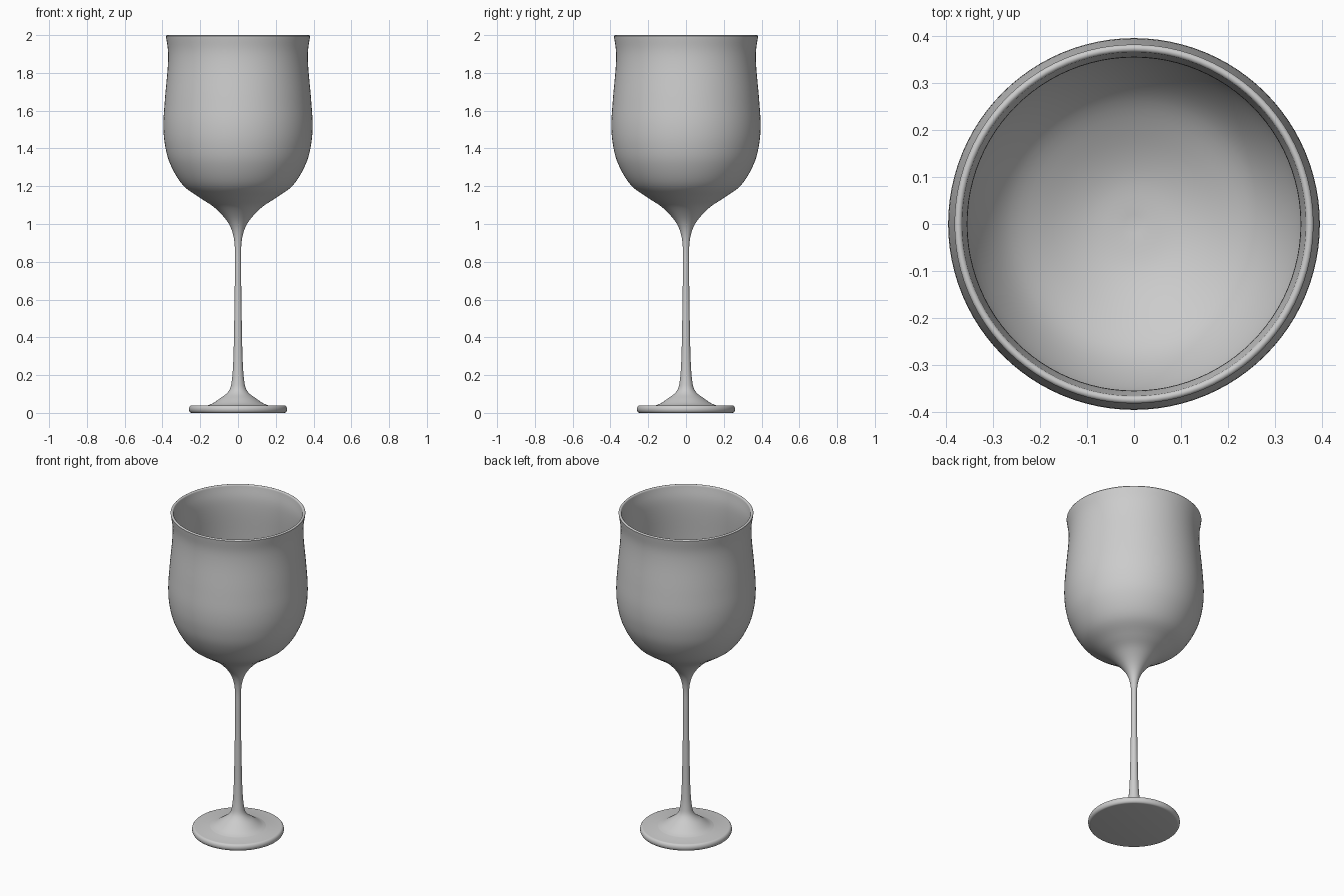
import bpy, bmesh, math
from mathutils import Vector, Matrix

if "Cube" in bpy.data.objects:
    bpy.data.objects.remove(bpy.data.objects["Cube"])

SEGMENTS = 96


def smooth_path(points, steps=5):
    """Centripetal Catmull-Rom curve through (radius, z) points."""
    p = [Vector(q) for q in points]
    p = [2 * p[0] - p[1]] + p + [2 * p[-1] - p[-2]]
    out = []
    for i in range(1, len(p) - 2):
        a, b, c, d = p[i - 1:i + 3]
        t0 = 0.0
        t1 = t0 + math.sqrt((b - a).length)
        t2 = t1 + math.sqrt((c - b).length)
        t3 = t2 + math.sqrt((d - c).length)
        for s in range(steps):
            t = t1 + (t2 - t1) * s / steps
            a1 = a.lerp(b, (t - t0) / (t1 - t0))
            a2 = b.lerp(c, (t - t1) / (t2 - t1))
            a3 = c.lerp(d, (t - t2) / (t3 - t2))
            b1 = a1.lerp(a2, (t - t0) / (t2 - t0))
            b2 = a2.lerp(a3, (t - t1) / (t3 - t1))
            out.append(b1.lerp(b2, (t - t1) / (t2 - t1)))
    return out + [p[-2]]


def lathe(name, profile):
    bm = bmesh.new()
    verts = [bm.verts.new((r, 0, z)) for r, z in profile]
    edges = [bm.edges.new(e) for e in zip(verts, verts[1:])]
    bmesh.ops.spin(bm, geom=verts + edges, cent=(0, 0, 0), axis=(0, 0, 1),
                   angle=math.tau, steps=SEGMENTS, use_duplicate=False)
    bmesh.ops.remove_doubles(bm, verts=bm.verts, dist=0.0002)
    bmesh.ops.recalc_face_normals(bm, faces=bm.faces)
    mesh = bpy.data.meshes.new(name)
    bm.to_mesh(mesh)
    bm.free()
    obj = bpy.data.objects.new(name, mesh)
    bpy.context.collection.objects.link(obj)
    bpy.ops.object.select_all(action='DESELECT')
    obj.select_set(True)
    bpy.context.view_layer.objects.active = obj
    bpy.ops.object.shade_smooth_by_angle(angle=math.radians(35))
    return obj


# Flat disc foot with a rounded edge
foot = [(0, 0), (0.245, 0)]
foot += [(0.245 + 0.015 * math.cos(a), 0.02 + 0.02 * math.sin(a))
         for a in (math.radians(d) for d in range(-75, 91, 15))]

# Stem flaring into the outside of the bowl
outside = smooth_path([
    (0.16, 0.04), (0.135, 0.05), (0.095, 0.077), (0.06, 0.103), (0.042, 0.128),
    (0.033, 0.17), (0.026, 0.25), (0.02, 0.48), (0.017, 0.76), (0.021, 0.92),
    (0.048, 1.0), (0.122, 1.085), (0.2, 1.138), (0.29, 1.204), (0.36, 1.32),
    (0.387, 1.42), (0.395, 1.52), (0.387, 1.66), (0.371, 1.845),
    (0.371, 1.92), (0.381, 1.99)])

# Rounded lip
lip = [(0.3735 + 0.0085 * math.cos(a), 1.991 + 0.009 * math.sin(a))
       for a in (math.radians(d) for d in range(20, 161, 20))]

# Hollow of the bowl, down to a rounded bottom
inside = smooth_path([
    (0.365, 1.99), (0.355, 1.92), (0.355, 1.845), (0.37, 1.66), (0.378, 1.52),
    (0.37, 1.425), (0.345, 1.33), (0.277, 1.218), (0.19, 1.157),
    (0.1, 1.12), (0, 1.108)])

lathe("wine_glass", foot + outside + lip + inside)
